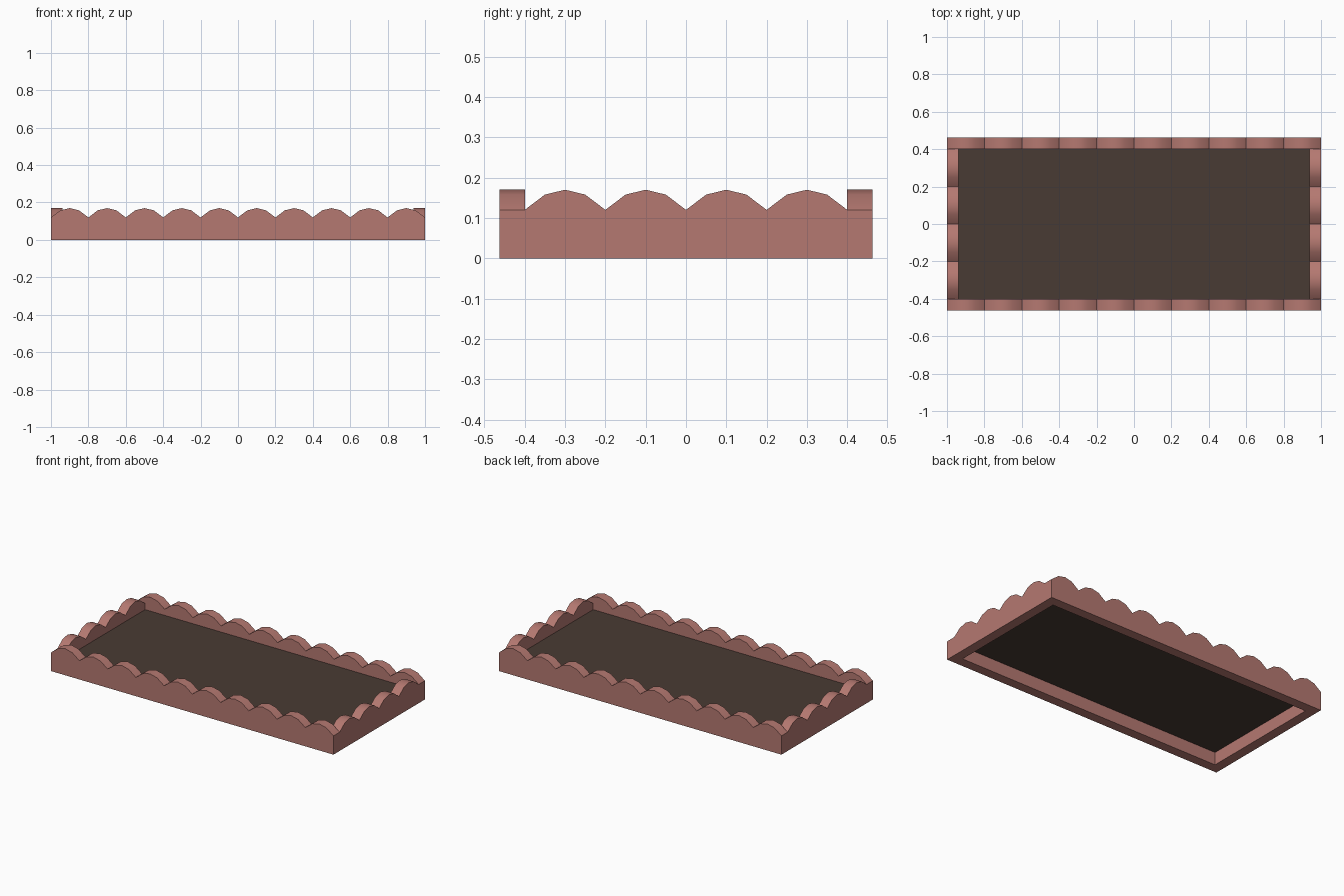
import bpy, bmesh, math

if "Cube" in bpy.data.objects:
    bpy.data.objects.remove(bpy.data.objects["Cube"])


def material(name, rgb):
    m = bpy.data.materials.new(name)
    m.diffuse_color = (*rgb, 1)
    m.use_nodes = True
    m.node_tree.nodes["Principled BSDF"].inputs["Base Color"].default_value = m.diffuse_color
    return m


terracotta = material("terracotta", (0.46, 0.19, 0.165))
soil_brown = material("dark soil", (0.066, 0.043, 0.033))

PITCH, LOW, RISE, THICK = 0.2, 0.12, 0.05, 0.0625
STEPS = 4


def scalloped_wall(name, count, loc, turn):
    """Edging wall along local x with a row of scallops on top."""
    half = count * PITCH / 2
    profile = [(-half, 0), (half, 0)]
    n = count * STEPS
    for i in range(n, -1, -1):
        t = (i % STEPS) / STEPS * 2 - 1
        profile.append((-half + i * PITCH / STEPS, LOW + RISE * (1 - abs(t) ** 2.05)))
    bm = bmesh.new()
    face = bm.faces.new([bm.verts.new((x, -THICK / 2, z)) for x, z in profile])
    ext = bmesh.ops.extrude_face_region(bm, geom=[face], use_keep_orig=True)
    verts = [g for g in ext["geom"] if isinstance(g, bmesh.types.BMVert)]
    bmesh.ops.translate(bm, verts=verts, vec=(0, THICK, 0))
    bmesh.ops.recalc_face_normals(bm, faces=bm.faces[:])
    # smooth arcs, sharp valleys and rims
    for f in bm.faces:
        f.smooth = True
    for e in bm.edges:
        e.smooth = len(e.link_faces) == 2 and e.calc_face_angle(0) < math.radians(35)
    me = bpy.data.meshes.new(name)
    bm.to_mesh(me)
    bm.free()
    me.materials.append(terracotta)
    ob = bpy.data.objects.new(name, me)
    ob.location = loc
    ob.rotation_euler.z = turn
    bpy.context.collection.objects.link(ob)


# long and short edging walls
for side, long_name, short_name in ((-1, "front_edging", "left_edging"),
                                    (1, "back_edging", "right_edging")):
    scalloped_wall(long_name, 10, (0, side * (0.4 + THICK / 2), 0), 0)
    scalloped_wall(short_name, 4, (side * (1 - THICK / 2), 0, 0), math.pi / 2)

# soil bed
bpy.ops.mesh.primitive_plane_add(size=1, location=(0, 0, 0.081))
soil = bpy.context.object
soil.name = "soil_bed"
soil.scale = (2 - 2 * THICK, 0.8, 1)
soil.data.materials.append(soil_brown)
